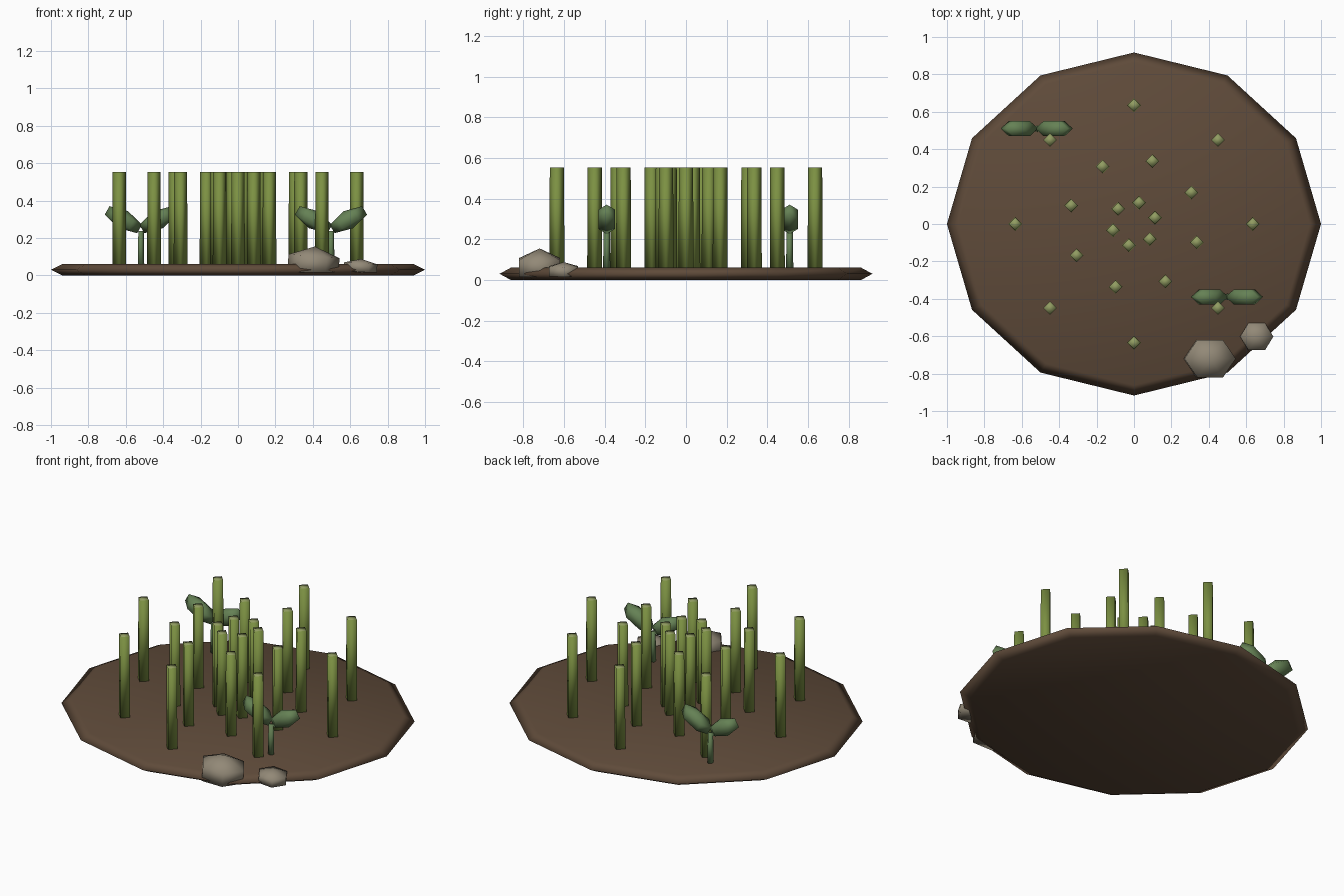
import bpy
import bmesh
import math
from mathutils import Matrix, Vector

cube = bpy.data.objects.get("Cube")
if cube:
    bpy.data.objects.remove(cube, do_unlink=True)


def material(name, rgb):
    mat = bpy.data.materials.new(name)
    mat.use_nodes = True
    color = (*rgb, 1)
    mat.diffuse_color = color
    bsdf = mat.node_tree.nodes["Principled BSDF"]
    bsdf.inputs["Base Color"].default_value = color
    bsdf.inputs["Roughness"].default_value = 0.9
    return mat


SOIL = material("soil brown", (0.115, 0.07, 0.042))
STALK = material("stalk green", (0.2, 0.28, 0.055))
TIP = material("cut tip green", (0.28, 0.33, 0.12))
LEAF = material("leaf green", (0.13, 0.22, 0.09))
STONE = material("stone grey", (0.29, 0.25, 0.185))


def lathe(name, profile, sides, mats, matrix=Matrix(), floor=None):
    """Revolve (radius, height) points; zero radius makes a pole, other ends get a cap."""
    bm = bmesh.new()
    rings = []
    for r, z in profile:
        count = sides if r > 0 else 1
        angles = [2 * math.pi * i / sides for i in range(count)]
        rings.append([bm.verts.new((r * math.cos(a), r * math.sin(a), z)) for a in angles])
    for low, high in zip(rings, rings[1:]):
        for i in range(sides):
            j = (i + 1) % sides
            corners = [low[i % len(low)], low[j % len(low)],
                       high[j % len(high)], high[i % len(high)]]
            bm.faces.new(list(dict.fromkeys(corners)))
    for ring, is_top in ((rings[0], False), (rings[-1], True)):
        if len(ring) > 1:
            cap = bm.faces.new(ring)
            cap.material_index = len(mats) - 1 if is_top else 0
    bm.transform(matrix)
    if floor is not None:
        for v in bm.verts:
            v.co.z = max(v.co.z, floor)
    bmesh.ops.recalc_face_normals(bm, faces=bm.faces)
    for f in bm.faces:
        f.smooth = True
    mesh = bpy.data.meshes.new(name)
    bm.to_mesh(mesh)
    bm.free()
    for mat in mats:
        mesh.materials.append(mat)
    obj = bpy.data.objects.new(name, mesh)
    bpy.context.collection.objects.link(obj)
    return obj


def place(x, y, z, tilt=0, scale=(1, 1, 1)):
    return Matrix.LocRotScale(Vector((x, y, z)),
                              Matrix.Rotation(tilt, 3, "Y"), Vector(scale))


# Coarse ball with hexagonal cross-section, unit width and unit height
PEBBLE = [(0, -1), (1, -0.5), (1, 0.5), (0, 1)]

# Soil mound with a bevelled rim
lathe("soil_base", [(0.94, 0), (1, 0.03), (0.94, 0.06)], 12, [SOIL],
      place(0, 0, 0, 0, (1, 0.917, 1)))

# Three rings of square stalks: count, ring radius, starting angle in degrees
for count, radius, start in ((6, 0.117, 16.5), (8, 0.35, 28.7), (8, 0.635, 0)):
    for i in range(count):
        a = math.radians(start) + 2 * math.pi * i / count
        lathe("stalk", [(0.037, 0.05), (0.035, 0.552)], 4, [STALK, TIP],
              place(radius * math.cos(a), radius * math.sin(a), 0))

# Two sprouts, each a stem with a mirrored pair of plump leaves
for x, y in ((0.497, -0.39), (-0.52, 0.51)):
    lathe("sprout_stem", [(0.019, 0.05), (0.016, 0.238)], 5, [LEAF], place(x, y, 0))
    for side in (-1, 1):
        lathe("sprout_leaf", PEBBLE, 6, [LEAF],
              place(x + side * 0.093, y, 0.298, -side * 0.52, (0.1, 0.047, 0.052)))

# Stones resting on the rim, flattened underneath
lathe("large_stone", PEBBLE, 6, [STONE],
      place(0.403, -0.72, 0.05, 0.08, (0.137, 0.116, 0.105)), 0.015)
lathe("small_stone", PEBBLE, 6, [STONE],
      place(0.655, -0.602, 0.042, 0.06, (0.089, 0.083, 0.046)), 0.015)
